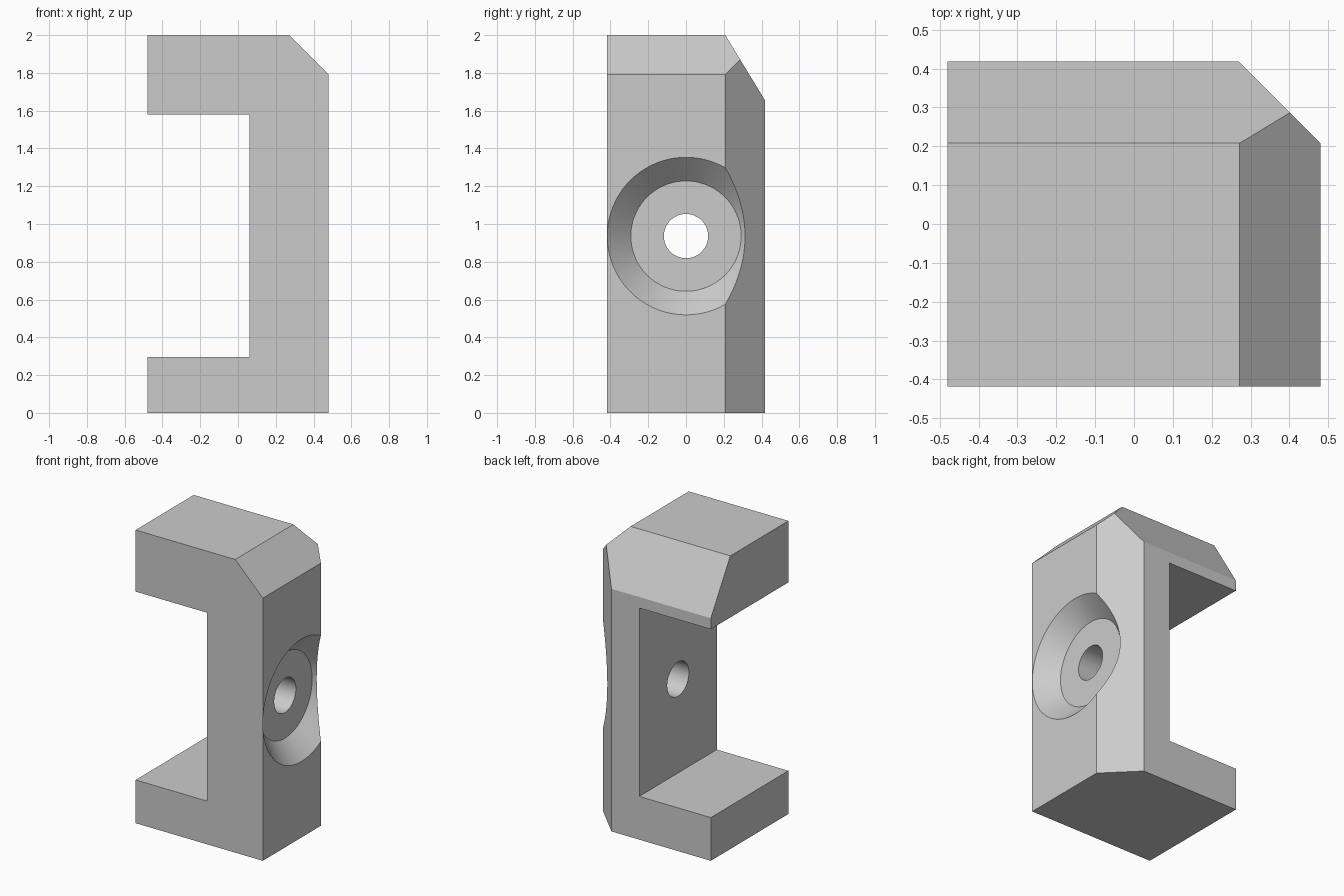
import bpy, bmesh
from math import radians
from mathutils import Matrix, Vector

cube = bpy.data.objects.get("Cube")
if cube:
    bpy.data.objects.remove(cube, do_unlink=True)

W, D, H = 0.48, 0.418, 2.0       # half width, half depth, height
HOLE_Z = 0.936

grey = bpy.data.materials.new("plain grey")
grey.use_nodes = True
colour = (0.6, 0.6, 0.6, 1)
grey.diffuse_color = colour
grey.node_tree.nodes["Principled BSDF"].inputs["Base Color"].default_value = colour


def add_object(name, bm):
    bmesh.ops.recalc_face_normals(bm, faces=bm.faces)
    mesh = bpy.data.meshes.new(name)
    bm.to_mesh(mesh)
    bm.free()
    mesh.materials.append(grey)
    obj = bpy.data.objects.new(name, mesh)
    bpy.context.collection.objects.link(obj)
    return obj


def slice_off(bm, point, normal):
    """Remove everything beyond a plane and cap the cut."""
    geom = bm.verts[:] + bm.edges[:] + bm.faces[:]
    cut = bmesh.ops.bisect_plane(bm, geom=geom, plane_co=point,
                                 plane_no=Vector(normal).normalized(), clear_outer=True)
    edges = [e for e in cut["geom_cut"] if isinstance(e, bmesh.types.BMEdge)]
    bmesh.ops.contextual_create(bm, geom=edges)


def cut_cone(body, x0, r0, x1, r1):
    """Cut a round, tapered hole along x."""
    bm = bmesh.new()
    place = Matrix.Translation(((x0 + x1) / 2, 0, HOLE_Z)) @ Matrix.Rotation(radians(90), 4, 'Y')
    bmesh.ops.create_cone(bm, cap_ends=True, segments=96, radius1=r0, radius2=r1,
                          depth=x1 - x0, matrix=place)
    cutter = add_object("hole_cutter", bm)
    cutter.hide_render = True
    mod = body.modifiers.new("hole", 'BOOLEAN')
    mod.operation = 'DIFFERENCE'
    mod.solver = 'EXACT'
    mod.object = cutter
    bpy.ops.object.modifier_apply(modifier=mod.name)
    bpy.data.objects.remove(cutter, do_unlink=True)


# C-shaped profile extruded from front to back
profile = [(-W, 0), (W, 0), (W, H), (-W, H), (-W, 1.58), (0.06, 1.58), (0.06, 0.295), (-W, 0.295)]
bm = bmesh.new()
face = bm.faces.new([bm.verts.new((x, -D, z)) for x, z in profile])
ext = bmesh.ops.extrude_face_region(bm, geom=[face])
bmesh.ops.translate(bm, vec=(0, 2 * D, 0),
                    verts=[v for v in ext["geom"] if isinstance(v, bmesh.types.BMVert)])
bmesh.ops.recalc_face_normals(bm, faces=bm.faces)

# Bevelled corners: top side, back side, sloped back top
slice_off(bm, (W, 0, H - 0.208), (1, 0, 1))
slice_off(bm, (W, D - 0.21, 0), (1, 1, 0))
slice_off(bm, (0, D - 0.21, H), (0, 0.345, 0.21))
body = add_object("bracket_body", bm)

bpy.ops.object.select_all(action='DESELECT')
body.select_set(True)
bpy.context.view_layer.objects.active = body

# Countersunk recess, then the through hole
cut_cone(body, W - 0.125, 0.292, W + 0.1, 0.517)
cut_cone(body, -0.1, 0.117, W + 0.1, 0.117)
bpy.ops.object.shade_smooth_by_angle(angle=radians(20))
